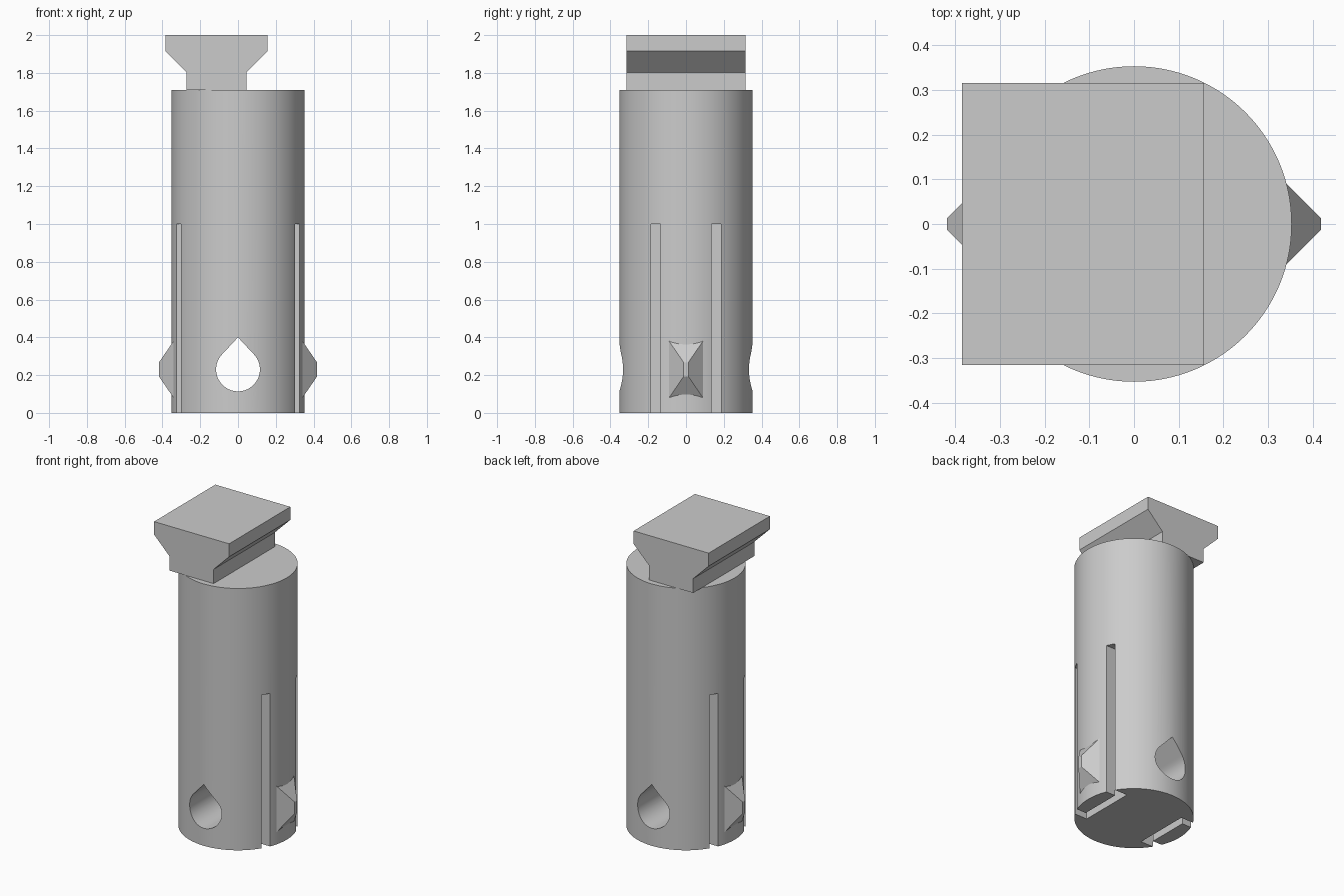
import bpy, bmesh, math
from mathutils import Vector

cube = bpy.data.objects.get("Cube")
if cube:
    bpy.data.objects.remove(cube, do_unlink=True)

grey = bpy.data.materials.new("plain grey")
grey.use_nodes = True
colour = (0.6, 0.6, 0.6, 1)
grey.diffuse_color = colour
grey.node_tree.nodes["Principled BSDF"].inputs["Base Color"].default_value = colour

RADIUS, HEIGHT = 0.353, 1.71


def loft(name, rings):
    """Closed solid through rings of matching points."""
    bm = bmesh.new()
    loops = [[bm.verts.new(p) for p in ring] for ring in rings]
    for a, b in zip(loops, loops[1:]):
        n = len(a)
        for i in range(n):
            bm.faces.new((a[i], a[(i + 1) % n], b[(i + 1) % n], b[i]))
    bm.faces.new(loops[0])
    bm.faces.new(loops[-1])
    bmesh.ops.recalc_face_normals(bm, faces=bm.faces)
    mesh = bpy.data.meshes.new(name)
    bm.to_mesh(mesh)
    bm.free()
    mesh.materials.append(grey)
    obj = bpy.data.objects.new(name, mesh)
    bpy.context.collection.objects.link(obj)
    return obj


def prism_y(name, pts, half):
    return loft(name, [[(x, y, z) for x, z in pts] for y in (-half, half)])


def prism_z(name, pts, low, high):
    return loft(name, [[(x, y, z) for x, y in pts] for z in (low, high)])


# Cylindrical body
circle = [(RADIUS * math.cos(math.tau * i / 128), RADIUS * math.sin(math.tau * i / 128))
          for i in range(128)]
body = prism_z("body", circle, 0, HEIGHT)

# Teardrop cross hole
hole_r, hole_z = 0.116, 0.23
drop = [(0, 0.4)]
for i in range(49):
    a = math.radians(45 - 270 * i / 48)
    drop.append((hole_r * math.cos(a), hole_z + hole_r * math.sin(a)))
cutters = [prism_y("hole_cutter", drop, 0.6)]

# U-shaped slots that free a springy tab on each side
outer, inner, back, front = 0.185, 0.135, 0.21, 0.26
channel = [(0.5, outer), (back, outer), (back, -outer), (0.5, -outer),
           (0.5, -inner), (front, -inner), (front, inner), (0.5, inner)]
for side, label in ((1, "left"), (-1, "right")):
    pts = [(side * x, y) for x, y in channel]
    cutters.append(prism_z(label + "_slot_cutter", pts, -0.1, 1.0))

for cutter in cutters:
    mod = body.modifiers.new(cutter.name, "BOOLEAN")
    mod.operation = "DIFFERENCE"
    mod.solver = "EXACT"
    mod.object = cutter

# Bake the cuts, then drop the helpers
bpy.context.view_layer.update()
evaluated = body.evaluated_get(bpy.context.evaluated_depsgraph_get())
cut_mesh = bpy.data.meshes.new_from_object(evaluated)
body.modifiers.clear()
body.data = cut_mesh
for cutter in cutters:
    bpy.data.objects.remove(cutter, do_unlink=True)

bpy.ops.object.select_all(action="DESELECT")
body.select_set(True)
bpy.context.view_layer.objects.active = body
bpy.ops.object.shade_smooth_by_angle(angle=math.radians(25))


# Tapered catch on each tab
def catch_ring(x, half_y, half_z):
    return [Vector((x, sy * half_y, hole_z + sz * half_z))
            for sy, sz in ((-1, -1), (1, -1), (1, 1), (-1, 1))]


for side, label in ((1, "left"), (-1, "right")):
    loft(label + "_catch", [catch_ring(side * 0.3, 0.131, 0.21),
                            catch_ring(side * 0.418, 0.013, 0.038)])

# Offset flared head, mirrored about its own middle
mid = -0.114
half_profile = [(0.159, HEIGHT), (0.159, 1.803), (0.271, 1.915), (0.271, 2.0)]
profile = [(mid + x, z) for x, z in half_profile]
profile += [(mid - x, z) for x, z in reversed(half_profile)]
prism_y("head", profile, 0.316)
